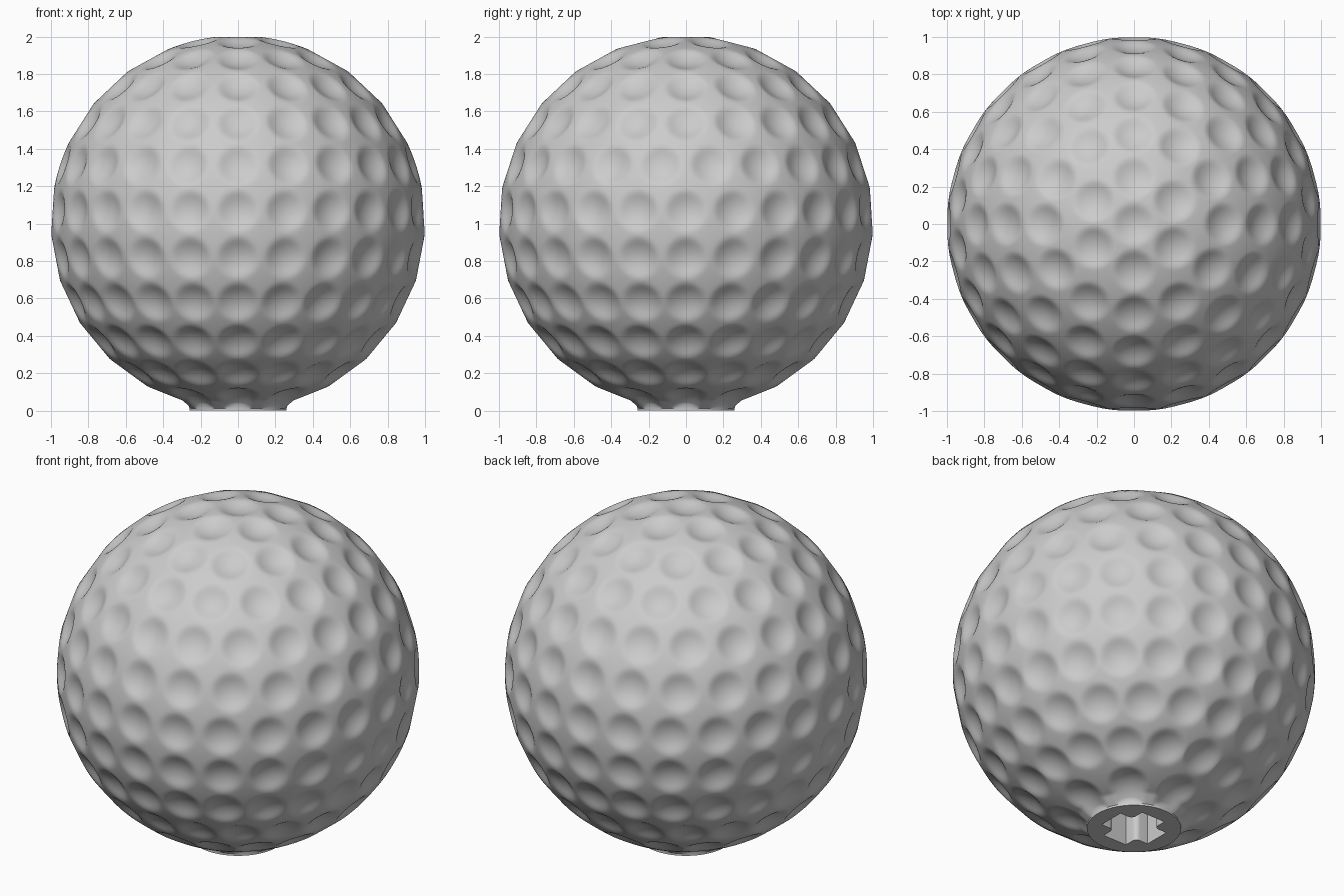
import bpy, bmesh, math
from mathutils import Vector, Matrix

cube = bpy.data.objects.get("Cube")
if cube:
    bpy.data.objects.remove(cube, do_unlink=True)

SEGS, RINGS = 480, 190
CENTRE = 1.005                    # height of the ball's centre, radius is 1
ROW_STEP = math.radians(14.4)     # angle between dimple rows
ROW_COUNTS = [1, 6, 12, 16, 20, 22, 24, 24, 24, 20, 16, 8]
RIM, DEPTH, FILLET = 0.105, 0.032, 0.012
NECK_R, NECK_TOP = 0.26, 0.31

grey = bpy.data.materials.new("light_grey")
grey.use_nodes = True
colour = (0.6, 0.6, 0.6, 1)
grey.diffuse_color = colour
grey.node_tree.nodes["Principled BSDF"].inputs["Base Color"].default_value = colour


def finish(bm, name):
    """Turn a bmesh into a shaded object."""
    bmesh.ops.recalc_face_normals(bm, faces=bm.faces)
    mesh = bpy.data.meshes.new(name)
    bm.to_mesh(mesh)
    bm.free()
    mesh.materials.append(grey)
    obj = bpy.data.objects.new(name, mesh)
    bpy.context.collection.objects.link(obj)
    bpy.ops.object.select_all(action='DESELECT')
    obj.select_set(True)
    bpy.context.view_layer.objects.active = obj
    bpy.ops.object.shade_smooth_by_angle(angle=math.radians(35))
    return obj


def direction(theta, phi):
    """Unit vector; phi is measured from the front."""
    s = math.sin(theta)
    return Vector((s * math.sin(phi), -s * math.cos(phi), math.cos(theta)))


def dimple_distance(theta, phi):
    """Distance on the unit sphere to the nearest dimple centre."""
    here, best = direction(theta, phi), 9
    low = int(theta / ROW_STEP)
    for row in (low, low + 1):
        if row < len(ROW_COUNTS):
            step = math.tau / ROW_COUNTS[row]
            centre = direction(row * ROW_STEP, round(phi / step) * step)
            best = min(best, (here - centre).length)
    return best


def dimpled(radius, theta, phi):
    """Cut the nearest bowl into a radius, with a rounded rim."""
    bowl = 1 - DEPTH + DEPTH * (dimple_distance(theta, phi) / RIM) ** 2
    blend = max(FILLET - abs(radius - bowl), 0) / FILLET
    return min(radius, bowl) - blend * blend * FILLET / 4


# Ball profile from the top to the neck: (angle, radius, takes dimples)
last = math.pi - math.asin(NECK_TOP)
profile = [(last * i / RINGS, 1, True) for i in range(1, RINGS + 1)]
start = Vector((NECK_TOP, math.cos(last)))
lip = Vector((NECK_R, 0.012 - CENTRE))
for i in range(1, 7):
    p = start.lerp(lip, i / 6)
    profile.append((math.atan2(p.x, p.y), p.length, i < 6))
profile.append((math.atan2(NECK_R, -CENTRE), math.hypot(NECK_R, CENTRE), False))

# Dimpled ball with its short neck
bm = bmesh.new()
pole = bm.verts.new((0, 0, CENTRE + dimpled(1, 0, 0)))
previous = None
for theta, radius, cut in profile:
    ring = []
    for j in range(SEGS):
        phi = math.tau * j / SEGS
        r = dimpled(radius, theta, phi) if cut else radius
        ring.append(bm.verts.new(direction(theta, phi) * r + Vector((0, 0, CENTRE))))
    for j in range(SEGS):
        k = (j + 1) % SEGS
        if previous:
            bm.faces.new((previous[j], ring[j], ring[k], previous[k]))
        else:
            bm.faces.new((pole, ring[j], ring[k]))
    previous = ring
finish(bm, "dimpled_ball")


def loop(bm, points):
    """Closed loop of edges at ground level."""
    verts = [bm.verts.new((x, y, 0)) for x, y in points]
    return [bm.edges.new((v, verts[(i + 1) % len(verts)])) for i, v in enumerate(verts)]


# Cross-shaped socket outline with rounded inner corners
ARM, HALF, ROUND = 0.165, 0.08, 0.03
quarter = [(ARM, -HALF), (ARM, HALF)]
for i in range(7):
    a = math.radians(270 - 15 * i)
    quarter.append((HALF + ROUND + ROUND * math.cos(a), HALF + ROUND + ROUND * math.sin(a)))
cross = []
for q in range(4):
    turn = Matrix.Rotation(q * math.pi / 2, 2)
    cross += [tuple(turn @ Vector(p)) for p in quarter]
circle = [(NECK_R * math.cos(math.tau * i / 96), NECK_R * math.sin(math.tau * i / 96))
          for i in range(96)]

# Flat underside around the socket
bm = bmesh.new()
edges = loop(bm, circle) + loop(bm, cross)
bmesh.ops.triangle_fill(bm, edges=edges, use_beauty=True, normal=(0, 0, -1))
for f in bm.faces:
    f.normal_update()
    if f.normal.z > 0:
        f.normal_flip()
underside = finish(bm, "neck_underside")
if underside.data.polygons[0].normal.z > 0:
    underside.data.flip_normals()

# Socket walls and floor
bm = bmesh.new()
edges = loop(bm, cross)
made = bmesh.ops.extrude_edge_only(bm, edges=edges)["geom"]
top = [e for e in made if isinstance(e, bmesh.types.BMEdge)]
bmesh.ops.translate(bm, verts=[v for v in made if isinstance(v, bmesh.types.BMVert)],
                    vec=(0, 0, 0.5))
bmesh.ops.triangle_fill(bm, edges=top, use_beauty=True)
socket = finish(bm, "cross_socket")
# the socket opens downward, so its floor must face down
if max(socket.data.polygons, key=lambda p: p.center.z).normal.z > 0:
    socket.data.flip_normals()
